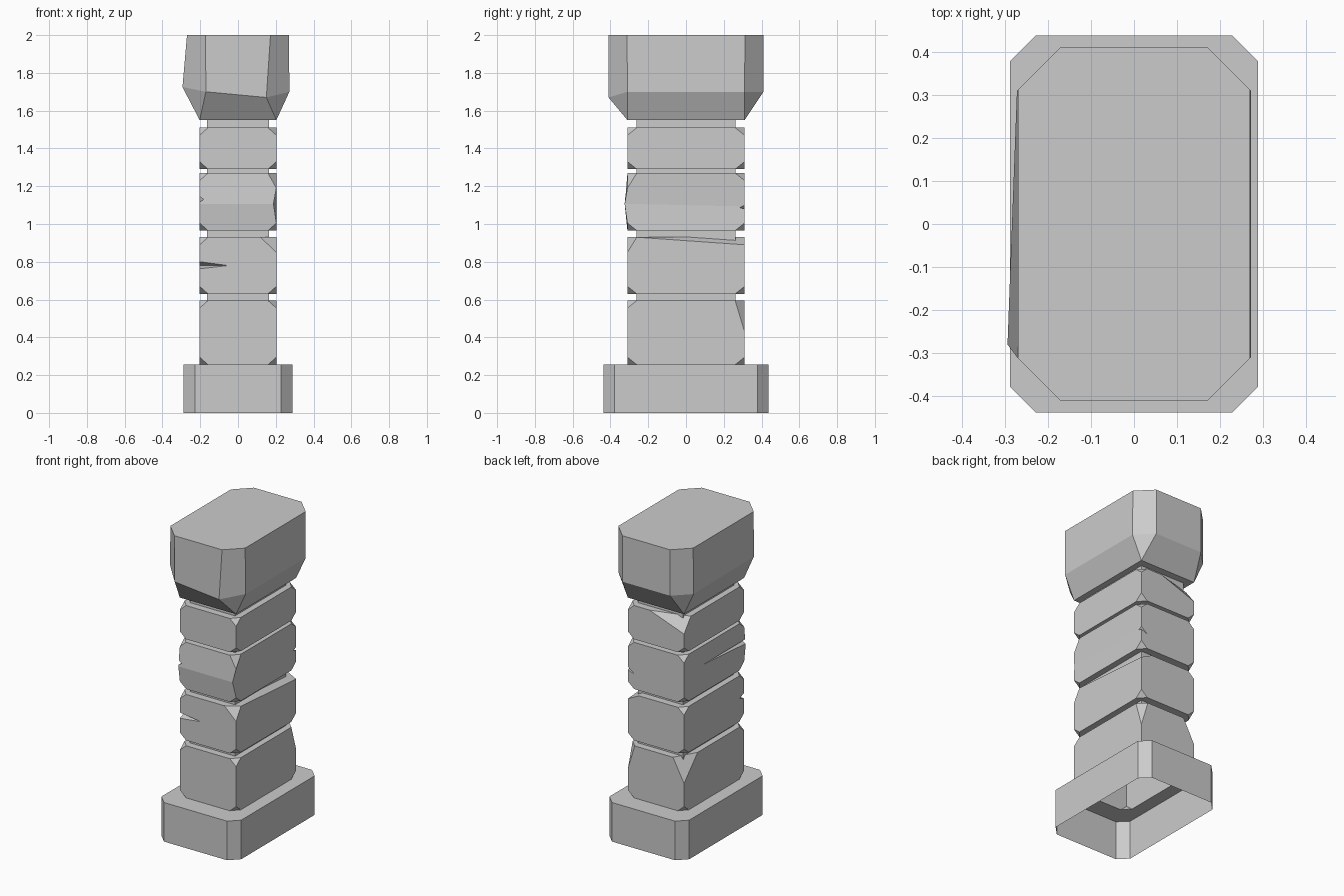
import bpy, bmesh
from mathutils import Vector

if "Cube" in bpy.data.objects:
    bpy.data.objects.remove(bpy.data.objects["Cube"], do_unlink=True)

stone = bpy.data.materials.new("grey_stone")
stone.use_nodes = True
stone.diffuse_color = (0.6, 0.6, 0.6, 1)
bsdf = next(n for n in stone.node_tree.nodes if n.type == "BSDF_PRINCIPLED")
bsdf.inputs["Base Color"].default_value = stone.diffuse_color
bsdf.inputs["Roughness"].default_value = 0.9


def finish(bm, name):
    mesh = bpy.data.meshes.new(name)
    bm.to_mesh(mesh)
    bm.free()
    mesh.materials.append(stone)
    obj = bpy.data.objects.new(name, mesh)
    bpy.context.collection.objects.link(obj)
    return obj


def octagon(a, b, c, z):
    """Rectangle of half sizes a, b with corners cut by c."""
    quarter = [(a - c, -b), (a, c - b), (a, b - c), (a - c, b)]
    right = [Vector((x, y, z)) for x, y in quarter]
    left = [Vector((-x, -y, z)) for x, y in quarter]
    return left[3:] + right + left[:3]


def loft(name, rings, capped):
    bm = bmesh.new()
    loops = [[bm.verts.new(p) for p in ring] for ring in rings]
    for low, high in zip(loops, loops[1:]):
        for i in range(len(low)):
            j = (i + 1) % len(low)
            bm.faces.new((low[i], low[j], high[j], high[i]))
    if capped:
        bm.faces.new(loops[0][::-1])
        bm.faces.new(loops[-1])
    bmesh.ops.remove_doubles(bm, verts=bm.verts[:], dist=0.001)
    return finish(bm, name)


def box(a, b, low, high):
    bm = bmesh.new()
    bmesh.ops.create_cube(bm, size=1)
    for v in bm.verts:
        v.co = Vector((v.co.x * 2 * a, v.co.y * 2 * b, low + (v.co.z + 0.5) * (high - low)))
    return bm


def cut(bm, point, normal, clear=True):
    geom = bm.verts[:] + bm.edges[:] + bm.faces[:]
    res = bmesh.ops.bisect_plane(bm, geom=geom, plane_co=point, plane_no=normal, clear_outer=clear)
    edges = [e for e in res["geom_cut"] if isinstance(e, bmesh.types.BMEdge)]
    if clear and edges:
        bmesh.ops.holes_fill(bm, edges=bm.edges[:], sides=0)
    return [v for v in res["geom_cut"] if isinstance(v, bmesh.types.BMVert)]


HALF_X, HALF_Y = 0.203, 0.31


def block(low, high, chips):
    """Stone with every corner chipped; chips gives larger breaks by corner."""
    bm = box(HALF_X, HALF_Y, low, high)
    for sx in (-1, 1):
        for sy in (-1, 1):
            for sz in (-1, 1):
                dx, dy, dz = chips.get((sx, sy, sz), (0.045, 0.05, 0.04))
                z = high if sz > 0 else low
                cut(bm, Vector((sx * (HALF_X - dx), sy * HALF_Y, z)),
                    Vector((sx / dx, sy / dy, sz / dz)).normalized())
    return bm


def notch(obj, points):
    """Cut a wedge-shaped crack, given by its corner points."""
    bm = bmesh.new()
    verts = [bm.verts.new(p) for p in points]
    bmesh.ops.convex_hull(bm, input=verts)
    bmesh.ops.recalc_face_normals(bm, faces=bm.faces[:])
    cutter = finish(bm, "crack_cutter")
    cutter.hide_render = True
    mod = obj.modifiers.new("crack", "BOOLEAN")
    mod.operation, mod.object, mod.solver = "DIFFERENCE", cutter, "EXACT"
    bpy.context.view_layer.objects.active = obj
    bpy.ops.object.modifier_apply(modifier=mod.name)
    bpy.data.objects.remove(cutter, do_unlink=True)


# Hollow plinth, open underneath
loft("plinth", [octagon(0.288, 0.438, 0.06, 0), octagon(0.288, 0.438, 0.06, 0.255),
                octagon(HALF_X, HALF_Y, 0.048, 0.255)], False)

# Core that shows in the joints
finish(box(0.163, 0.263, 0.56, 1.56), "core")

# Lowest stone, open underneath
bm = block(0.255, 0.595, {(1, 1, 1): (0.05, 0.05, 0.165), (-1, 1, 1): (0.08, 0.14, 0.15)})
under = [f for f in bm.faces if f.normal.z < -0.9]
bmesh.ops.delete(bm, geom=under, context="FACES_ONLY")
finish(bm, "lowest_stone")

# Second stone with a cracked front edge
second = finish(block(0.63, 0.93, {(1, -1, 1): (0.085, 0.05, 0.08),
                                   (1, 1, 1): (0.08, 0.57, 0.04)}), "second_stone")
notch(second, [(-0.045, -0.312, 0.78), (-0.21, -0.33, 0.81),
               (-0.21, -0.33, 0.755), (-0.21, -0.26, 0.78)])

# Third stone with a worn middle ridge and a crack on its side
bm = block(0.965, 1.27, {(1, -1, 1): (0.045, 0.05, 0.08)})
for v in cut(bm, Vector((0, 0, 1.1)), Vector((0, 0.022, 1)).normalized(), False):
    if v.co.y < 0:
        v.co.y -= 0.015
        if v.co.x > 0:
            v.co.x -= 0.015
third = finish(bm, "third_stone")
notch(third, [(-0.21, 0.26, 1.15), (-0.21, -0.34, 1.15), (-0.21, -0.34, 1.11),
              (-0.18, -0.34, 1.13)])
notch(third, [(0.15, 0.312, 1.06), (0.21, 0.32, 1.11), (0.21, 0.32, 1.08), (0.21, 0.28, 1.09)])

# Top stone with a large broken back corner
finish(block(1.29, 1.51, {(-1, 1, 1): (0.25, 0.07, 0.09)}), "top_stone")

# Flared capital, one front corner knocked outward
belly = octagon(0.272, 0.41, 0.1, 1.7)
for index, spot in ((0, (-0.17, -0.41, 1.7)), (1, (0.15, -0.41, 1.67)), (7, (-0.294, -0.28, 1.725))):
    belly[index] = Vector(spot)
loft("capital", [octagon(HALF_X, HALF_Y, 0, 1.55), belly, octagon(0.27, 0.41, 0.098, 2)], True)
